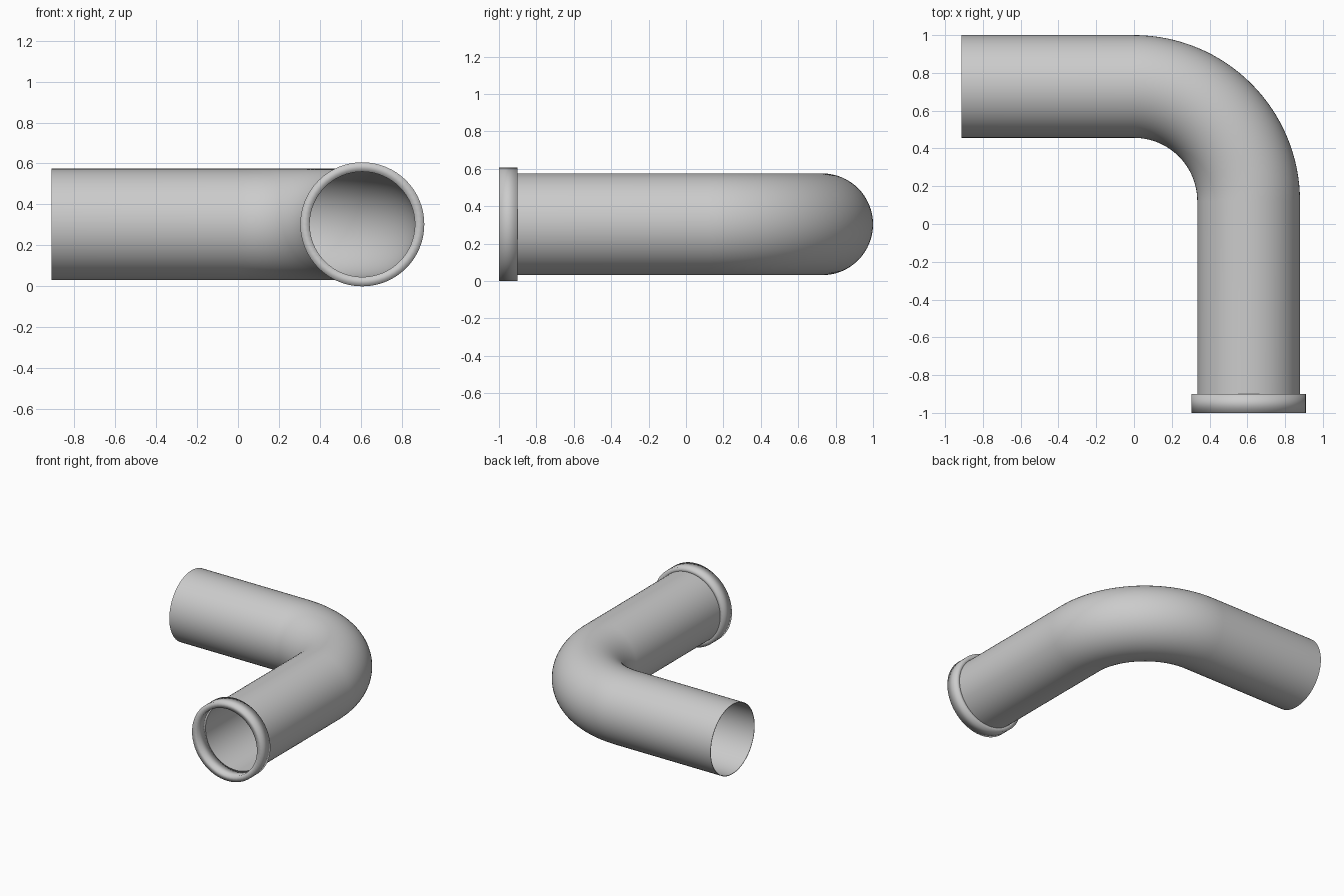
import bpy, math
from mathutils import Vector

if "Cube" in bpy.data.objects:
    bpy.data.objects.remove(bpy.data.objects["Cube"])

SIDES = 64
X, Y, Z = 0.607, 0.728, 0.303     # leg axes and axis height
BEND = 0.607                      # bend centreline radius
R_OUT = 0.272


def skin(name, rings, closed, angle=None):
    """Loft rings given as (centre, sideways direction, radius)."""
    verts, faces = [], []
    for c, side, r in rings:
        for i in range(SIDES):
            a = math.tau * i / SIDES
            verts.append(c + r * (math.cos(a) * side + math.sin(a) * Vector((0, 0, 1))))
    n = len(rings)
    for k in range(n if closed else n - 1):
        m = (k + 1) % n
        for i in range(SIDES):
            j = (i + 1) % SIDES
            faces.append((k * SIDES + i, k * SIDES + j, m * SIDES + j, m * SIDES + i))
    mesh = bpy.data.meshes.new(name)
    mesh.from_pydata(verts, [], faces)
    obj = bpy.data.objects.new(name, mesh)
    bpy.context.collection.objects.link(obj)
    bpy.context.view_layer.objects.active = obj
    obj.select_set(True)
    bpy.ops.object.mode_set(mode='EDIT')
    bpy.ops.mesh.select_all(action='SELECT')
    bpy.ops.mesh.normals_make_consistent(inside=False)
    bpy.ops.object.mode_set(mode='OBJECT')
    if angle is None:
        bpy.ops.object.shade_smooth()
    else:
        bpy.ops.object.shade_smooth_by_angle(angle=angle)
    obj.select_set(False)
    return obj


# Centreline: side leg, quarter bend, front leg
path = [(Vector((-0.912, Y, Z)), Vector((0, 1, 0)))]
STEPS = 32
for k in range(STEPS + 1):
    a = math.pi / 2 * (1 - k / STEPS)
    d = Vector((math.cos(a), math.sin(a), 0))
    path.append((Vector((0, Y - BEND, Z)) + BEND * d, d))
path.append((Vector((X, -0.9, Z)), Vector((1, 0, 0))))

# Hollow pipe: outer skin forward, thin inner skin back
n = len(path) - 1
outer = [(c, s, R_OUT) for c, s in path]
inner = [(c, s, 0.268 - 0.011 * k / n) for k, (c, s) in enumerate(path)]
skin("bent_pipe", outer + inner[::-1], True, math.radians(40))

# End collar: square-section ring with soft shading
section = [(-0.9, 0.257), (-0.9, 0.303), (-1.0, 0.303), (-1.0, 0.257)]
skin("end_collar", [(Vector((X, y, Z)), Vector((1, 0, 0)), r) for y, r in section], True)
